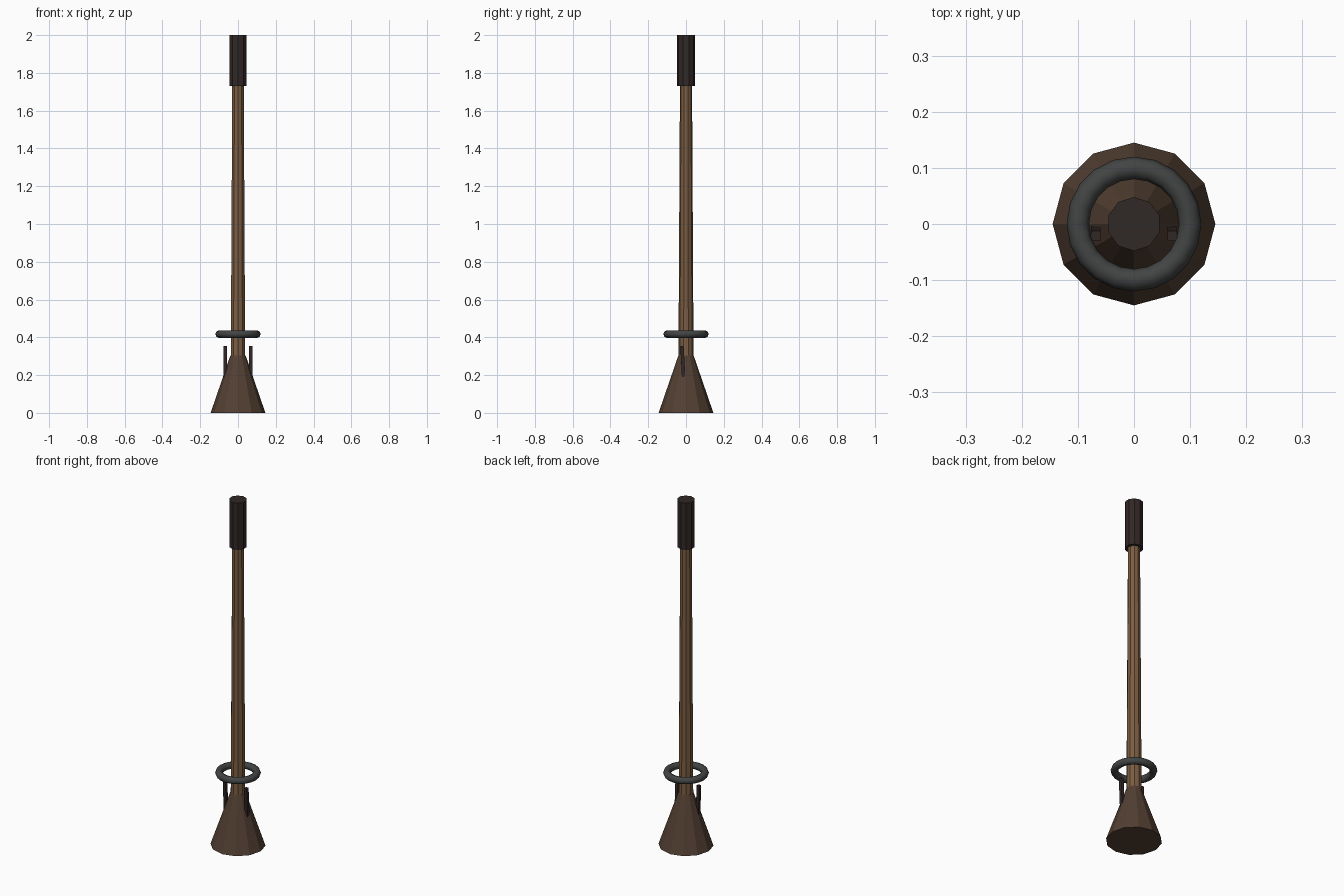
import bpy
from math import pi

if "Cube" in bpy.data.objects:
    bpy.data.objects.remove(bpy.data.objects["Cube"])


def material(name, rgb):
    m = bpy.data.materials.new(name)
    m.diffuse_color = (*rgb, 1)
    m.use_nodes = True
    m.node_tree.nodes["Principled BSDF"].inputs["Base Color"].default_value = m.diffuse_color
    return m


WOOD = material("wood", (0.20, 0.11, 0.055))
DARK_WOOD = material("dark_wood", (0.085, 0.05, 0.032))
GRIP = material("grip_wrap", (0.03, 0.021, 0.019))
IRON = material("iron", (0.055, 0.057, 0.057))


def finish(name, mat):
    ob = bpy.context.object
    ob.name = name
    ob.data.materials.append(mat)
    return ob


def tapered(name, sides, r_low, r_high, z_low, z_high, mat):
    bpy.ops.mesh.primitive_cone_add(
        vertices=sides, radius1=r_low, radius2=r_high,
        depth=z_high - z_low, location=(0, 0, (z_low + z_high) / 2))
    return finish(name, mat)


# Flared foot, long shaft and grip
tapered("flared_foot", 12, 0.145, 0.04, 0, 0.305, DARK_WOOD)
tapered("shaft", 10, 0.04, 0.032, 0.29, 1.74, WOOD)
tapered("grip", 10, 0.048, 0.048, 1.73, 2.0, GRIP)

# Loose ring around the shaft
bpy.ops.mesh.primitive_torus_add(
    major_segments=20, minor_segments=8, major_radius=0.1,
    minor_radius=0.02, location=(0, 0, 0.417))
finish("ring", IRON)
bpy.ops.object.shade_smooth_by_angle(angle=pi / 3)

# Pair of upright prongs leaning slightly forward
for side, label in ((-1, "left"), (1, "right")):
    bpy.ops.mesh.primitive_cube_add(
        size=1, location=(side * 0.068, -0.017, 0.272), rotation=(0.05, 0, 0))
    ob = finish(label + "_prong", GRIP)
    ob.scale = (0.017, 0.018, 0.165)
